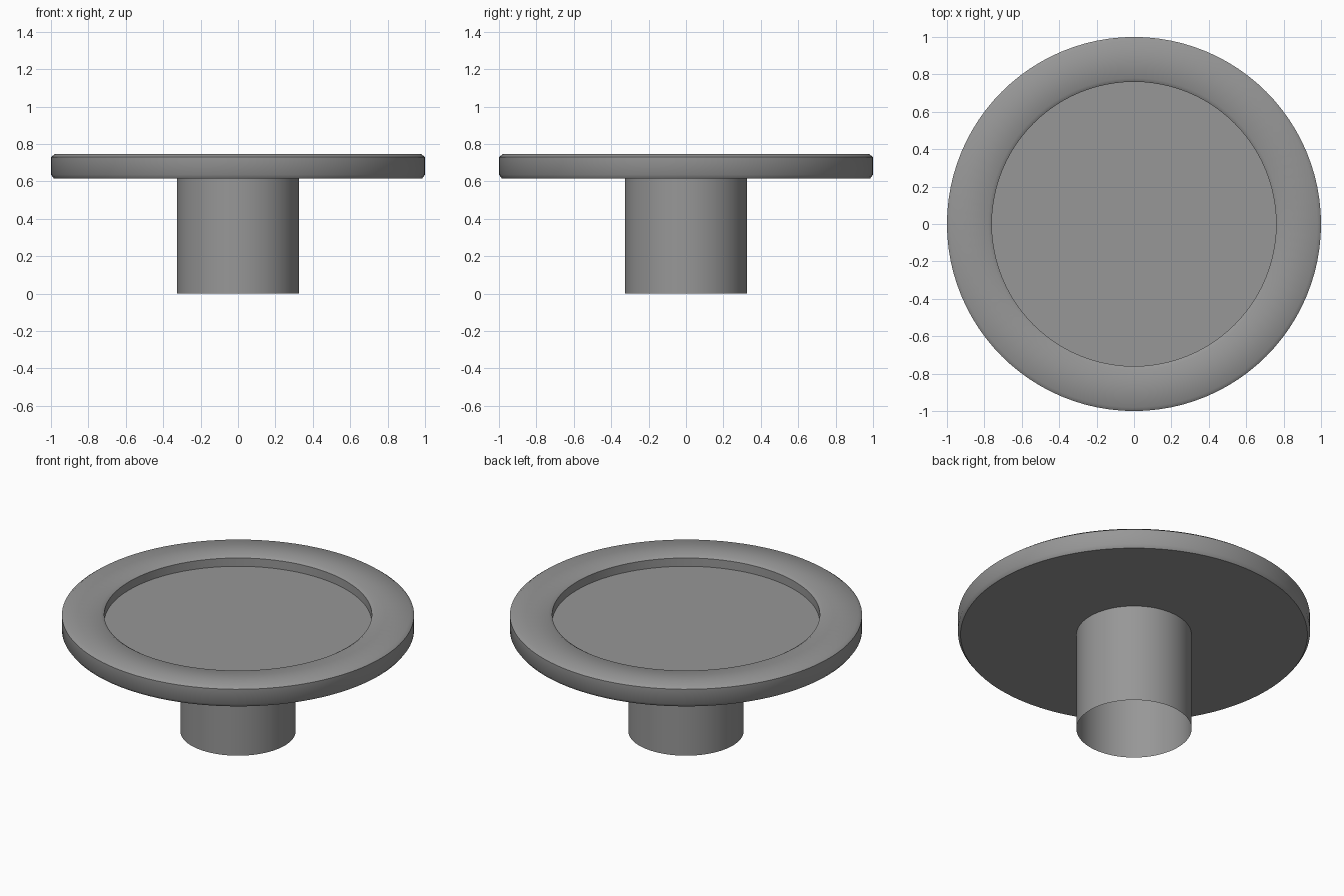
import bpy, bmesh, math

if "Cube" in bpy.data.objects:
    bpy.data.objects.remove(bpy.data.objects["Cube"])

SEGMENTS = 96

dark_grey = bpy.data.materials.new("dark_grey")
dark_grey.diffuse_color = (0.31, 0.31, 0.31, 1)
dark_grey.use_nodes = True
dark_grey.node_tree.nodes["Principled BSDF"].inputs["Base Color"].default_value = dark_grey.diffuse_color


def lathe(name, profile):
    """Spin (radius, z) points around the z axis; radius 0 closes to a cap."""
    bm = bmesh.new()
    verts = [bm.verts.new((r, 0, z)) for r, z in profile]
    edges = [bm.edges.new(pair) for pair in zip(verts, verts[1:])]
    bmesh.ops.spin(bm, geom=verts + edges, cent=(0, 0, 0), axis=(0, 0, 1),
                   angle=math.tau, steps=SEGMENTS, use_merge=True)
    bmesh.ops.remove_doubles(bm, verts=bm.verts, dist=1e-5)
    bmesh.ops.recalc_face_normals(bm, faces=bm.faces)
    mesh = bpy.data.meshes.new(name)
    bm.to_mesh(mesh)
    bm.free()
    mesh.materials.append(dark_grey)
    obj = bpy.data.objects.new(name, mesh)
    bpy.context.collection.objects.link(obj)
    bpy.context.view_layer.objects.active = obj
    obj.select_set(True)
    bpy.ops.object.shade_smooth_by_angle(angle=math.radians(45))
    obj.select_set(False)
    return obj


# Round plate: flat underside, crowned rim, shallow recess on top
lathe("plate", [(0, 0.616), (0.985, 0.616), (1.0, 0.636), (1.0, 0.73),
                (0.98, 0.745), (0.78, 0.745), (0.76, 0.732),
                (0.76, 0.68), (0, 0.68)])

# Hollow stem, open at the bottom, faces pointing outward
stem = lathe("stem", [(0.327, 0), (0.327, 0.616)])
side = stem.data.polygons[0]
if side.normal.dot(side.center) < 0:
    stem.data.flip_normals()
